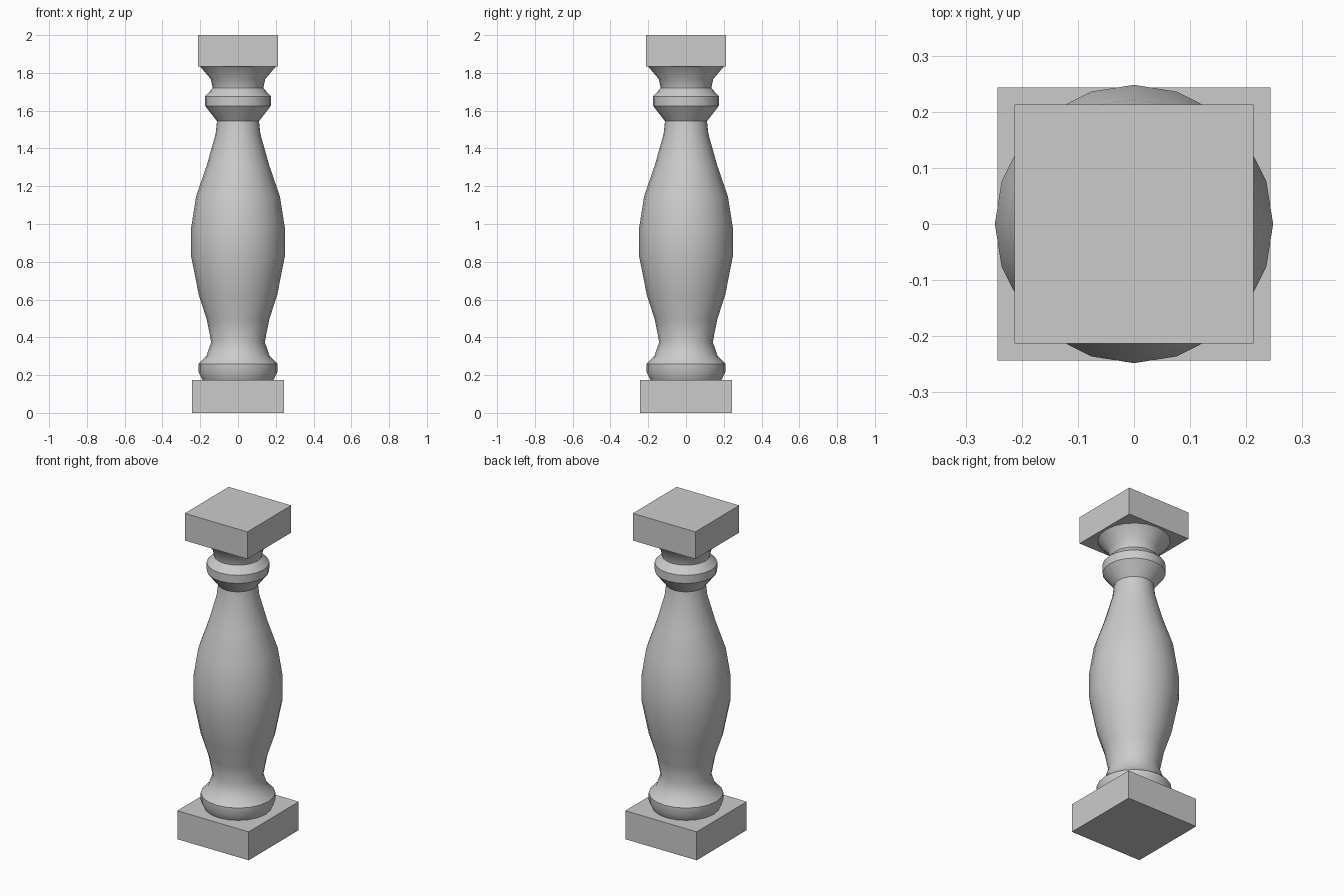
import bpy, bmesh, math

if "Cube" in bpy.data.objects:
    bpy.data.objects.remove(bpy.data.objects["Cube"])

def block(name, half, z0, z1):
    bpy.ops.mesh.primitive_cube_add(size=1, location=(0, 0, (z0 + z1) / 2))
    ob = bpy.context.object
    ob.name = name
    ob.scale = (2 * half, 2 * half, z1 - z0)

def turned(name, profile, sides=20):
    bm = bmesh.new()
    rings = []
    for r, z in profile:
        rings.append([bm.verts.new((r * math.cos(2 * math.pi * i / sides),
                                    r * math.sin(2 * math.pi * i / sides), z))
                      for i in range(sides)])
    for a, b in zip(rings, rings[1:]):
        for i in range(sides):
            j = (i + 1) % sides
            bm.faces.new((a[i], a[j], b[j], b[i]))
    bm.faces.new(rings[0][::-1])
    bm.faces.new(rings[-1])
    me = bpy.data.meshes.new(name)
    bm.to_mesh(me)
    bm.free()
    ob = bpy.data.objects.new(name, me)
    bpy.context.collection.objects.link(ob)
    bpy.ops.object.select_all(action='DESELECT')
    ob.select_set(True)
    bpy.context.view_layer.objects.active = ob
    bpy.ops.object.shade_smooth_by_angle(angle=math.radians(35))

# square plinth and cap
block("base_block", 0.243, 0, 0.175)
block("top_block", 0.213, 1.833, 2)

# turned shaft: foot ring, belly, neck, collar, flared top
turned("baluster_shaft", [
    (0.188, 0.175), (0.208, 0.215), (0.208, 0.26), (0.167, 0.302),
    (0.142, 0.375), (0.165, 0.493), (0.208, 0.626), (0.248, 0.828),
    (0.248, 0.98), (0.222, 1.146), (0.165, 1.312), (0.119, 1.475),
    (0.111, 1.544), (0.174, 1.625), (0.175, 1.676), (0.134, 1.719),
    (0.144, 1.767), (0.2, 1.833)])
